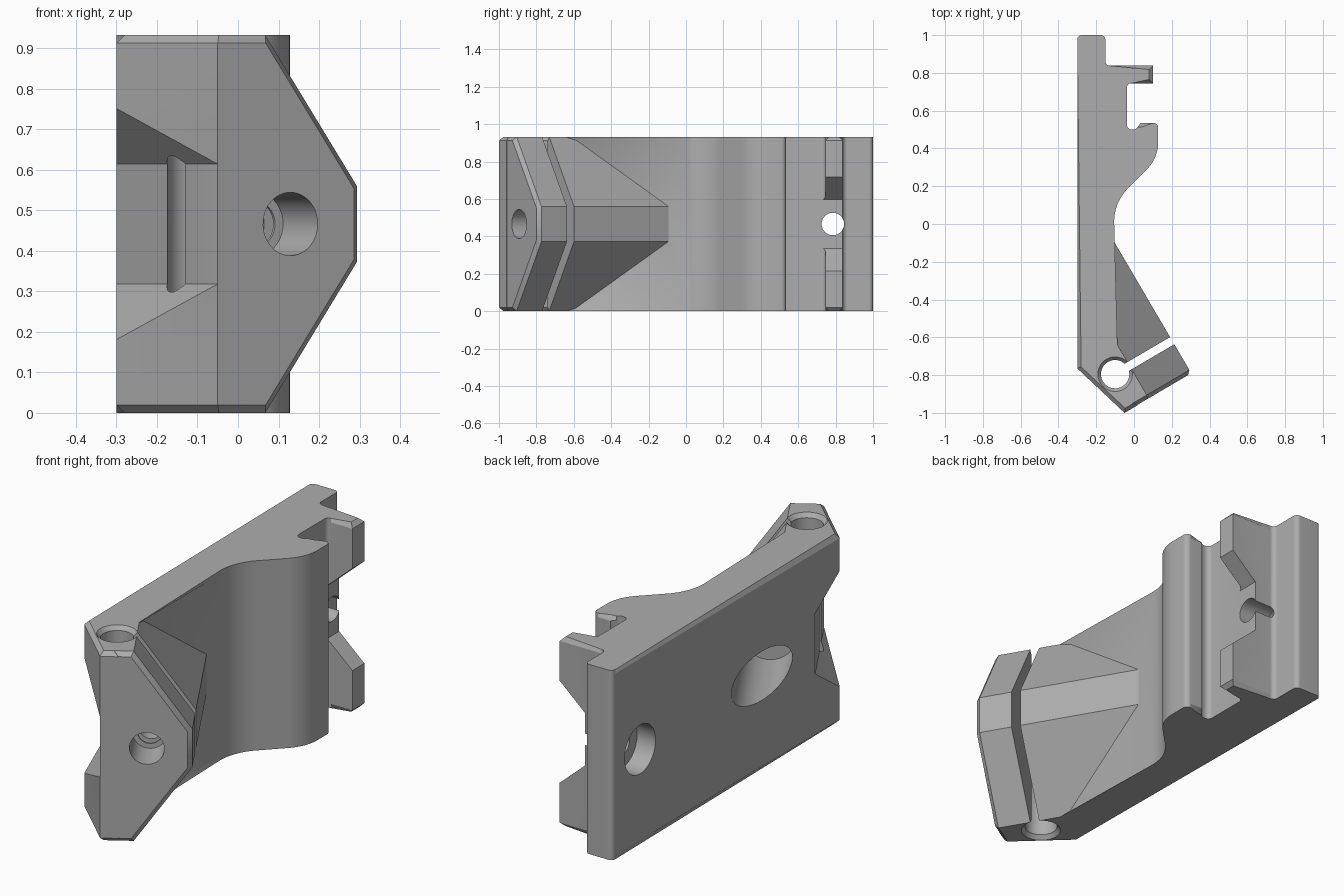
import bpy, bmesh, math
from mathutils import Vector

if "Cube" in bpy.data.objects:
    bpy.data.objects.remove(bpy.data.objects["Cube"], do_unlink=True)

H = 0.932
MID = H / 2
U = Vector((0.863, 0.506, 0)).normalized()   # across the clamp, along its slot
D = Vector((-U.y, U.x, 0))                   # along the clamp screw
Z = Vector((0, 0, 1))

grey = bpy.data.materials.new("plain grey")
grey.use_nodes = True
colour = (0.42, 0.42, 0.42, 1)
grey.diffuse_color = colour
grey.node_tree.nodes["Principled BSDF"].inputs["Base Color"].default_value = colour


def prism(name, start, end, chamfer=None):
    """Solid between two matching rings; chamfer picks edges to bevel."""
    bm = bmesh.new()
    a = [bm.verts.new(p) for p in start]
    b = [bm.verts.new(p) for p in end]
    first, last = bm.faces.new(a), bm.faces.new(b[::-1])
    for i in range(len(a)):
        j = (i + 1) % len(a)
        bm.faces.new((a[j], a[i], b[i], b[j]))
    if chamfer:
        edges = set(first.edges) | (set(last.edges) if chamfer == "both" else set())
        bmesh.ops.bevel(bm, geom=list(edges), offset=0.02, segments=1,
                        affect="EDGES", clamp_overlap=False)
    bmesh.ops.recalc_face_normals(bm, faces=bm.faces[:])
    mesh = bpy.data.meshes.new(name)
    bm.to_mesh(mesh)
    bm.free()
    mesh.materials.append(grey)
    obj = bpy.data.objects.new(name, mesh)
    bpy.context.collection.objects.link(obj)
    return obj


def tube(name, p, q, r1, r2=None, sides=48):
    """Cylinder or cone between two points."""
    axis = (q - p).normalized()
    s = axis.orthogonal().normalized()
    t = axis.cross(s)
    ring = [s * math.cos(k * math.tau / sides) + t * math.sin(k * math.tau / sides)
            for k in range(sides)]
    return prism(name, [p + v * r1 for v in ring], [q + v * (r2 or r1) for v in ring])


def fillet(corners, steps=10):
    """Round each (x, y, radius) corner of a closed outline."""
    out = []
    for i, (x, y, r) in enumerate(corners):
        p = Vector((x, y, 0))
        if not r:
            out.append(p)
            continue
        a = (Vector((*corners[i - 1][:2], 0)) - p).normalized()
        b = (Vector((*corners[(i + 1) % len(corners)][:2], 0)) - p).normalized()
        half = a.angle(b) / 2
        centre = p + (a + b).normalized() * r / math.sin(half)
        v0 = p + a * r / math.tan(half) - centre
        v1 = p + b * r / math.tan(half) - centre
        sweep = v0.angle(v1)
        for k in range(steps + 1):
            f = k / steps
            out.append(centre + (v0 * math.sin((1 - f) * sweep)
                                 + v1 * math.sin(f * sweep)) / math.sin(sweep))
    return out


def combine(target, other, operation):
    mod = target.modifiers.new(operation, "BOOLEAN")
    mod.operation, mod.object, mod.solver = operation, other, "EXACT"
    bpy.context.view_layer.objects.active = target
    bpy.ops.object.modifier_apply(modifier=mod.name)
    bpy.data.objects.remove(other, do_unlink=True)


# Plate with the swelling, channel and lip on its outer side
outline = fillet([
    (-0.3, -0.765, 0), (-0.05, -1, 0), (0.02, -0.959, 0), (-0.105, -0.75, 0),
    (-0.105, 0.115, 0.25), (0.128, 0.35, 0.2), (0.128, 0.535, 0.025),
    (0.035, 0.535, 0), (0.01, 0.5, 0.03), (-0.037, 0.5, 0.025),
    (-0.037, 0.745, 0.02), (0.1, 0.745, 0), (0.1, 0.838, 0),
    (-0.152, 0.838, 0.025), (-0.152, 1, 0.023), (-0.3, 1, 0.023)])
body = prism("clamp_bracket", outline, [p + Z * H for p in outline], "both")

# Six-sided clamp block running into the plate
section = [(-0.52, 0), (-0.4, 0), (-0.138, 0.372), (-0.138, H - 0.372), (-0.4, H), (-0.52, H)]
front = [U * u - D * 0.835 + Z * z for u, z in section]
back = [U * u + D * ((U.x * u + 0.2) / U.y) + Z * z for u, z in section]
combine(body, prism("clamp_block", front, back, "front"), "UNION")

# Flared notch in the slanted corner
notch = [U * u + Z * (MID + s * h) for u, h, s in
         [(-0.549, 0.148, -1), (-0.549, 0.148, 1), (-0.75, 0.433, 1), (-0.75, 0.433, -1)]]
combine(body, prism("corner_notch", [p - D * 1.2 for p in notch],
                    [p + D * 0.1 for p in notch]), "DIFFERENCE")

# Upright pin hole with countersunk ends
pin = Vector((-0.1, -0.795, 0))
combine(body, tube("pin_hole", pin - Z * 0.1, pin + Z * (H + 0.1), 0.075), "DIFFERENCE")
for z, s in ((0, 1), (H, -1)):
    combine(body, tube("countersink", pin + Z * (z - s * 0.01), pin + Z * (z + s * 0.02),
                       0.1, 0.075), "DIFFERENCE")

# Clamping slot
slot = [pin + U * a + D * b - Z * 0.1 for a, b in
        [(0, -0.022), (0.6, -0.022), (0.6, 0.022), (0, 0.022)]]
combine(body, prism("slot", slot, [p + Z * (H + 0.2) for p in slot]), "DIFFERENCE")

# Stepped screw bore across the clamp and out through the plate
bore = Vector((0.13, -0.893, MID))
for a, b, r in ((-0.1, 0.17, 0.078), (0.1, 0.7, 0.055), (0.42, 1.2, 0.12)):
    combine(body, tube("screw_bore", bore + D * a, bore + D * b, r), "DIFFERENCE")

# Gap in the lip, widening outward
gap = [Vector((x, 0.66, MID + s * h)) for x, h, s in
       [(-0.037, 0.13, -1), (-0.037, 0.13, 1), (0.15, 0.295, 1), (0.15, 0.295, -1)]]
combine(body, prism("lip_gap", gap, [p + Vector((0, 0.24, 0)) for p in gap]), "DIFFERENCE")

# Mounting hole with a wide recess behind
for a, b, r in ((-0.4, 0.3, 0.06), (-0.4, -0.2, 0.12)):
    combine(body, tube("mounting_hole", Vector((a, 0.785, MID)),
                       Vector((b, 0.785, MID)), r), "DIFFERENCE")

bpy.ops.object.select_all(action="DESELECT")
body.select_set(True)
bpy.context.view_layer.objects.active = body
bpy.ops.object.shade_smooth_by_angle(angle=math.radians(25))
